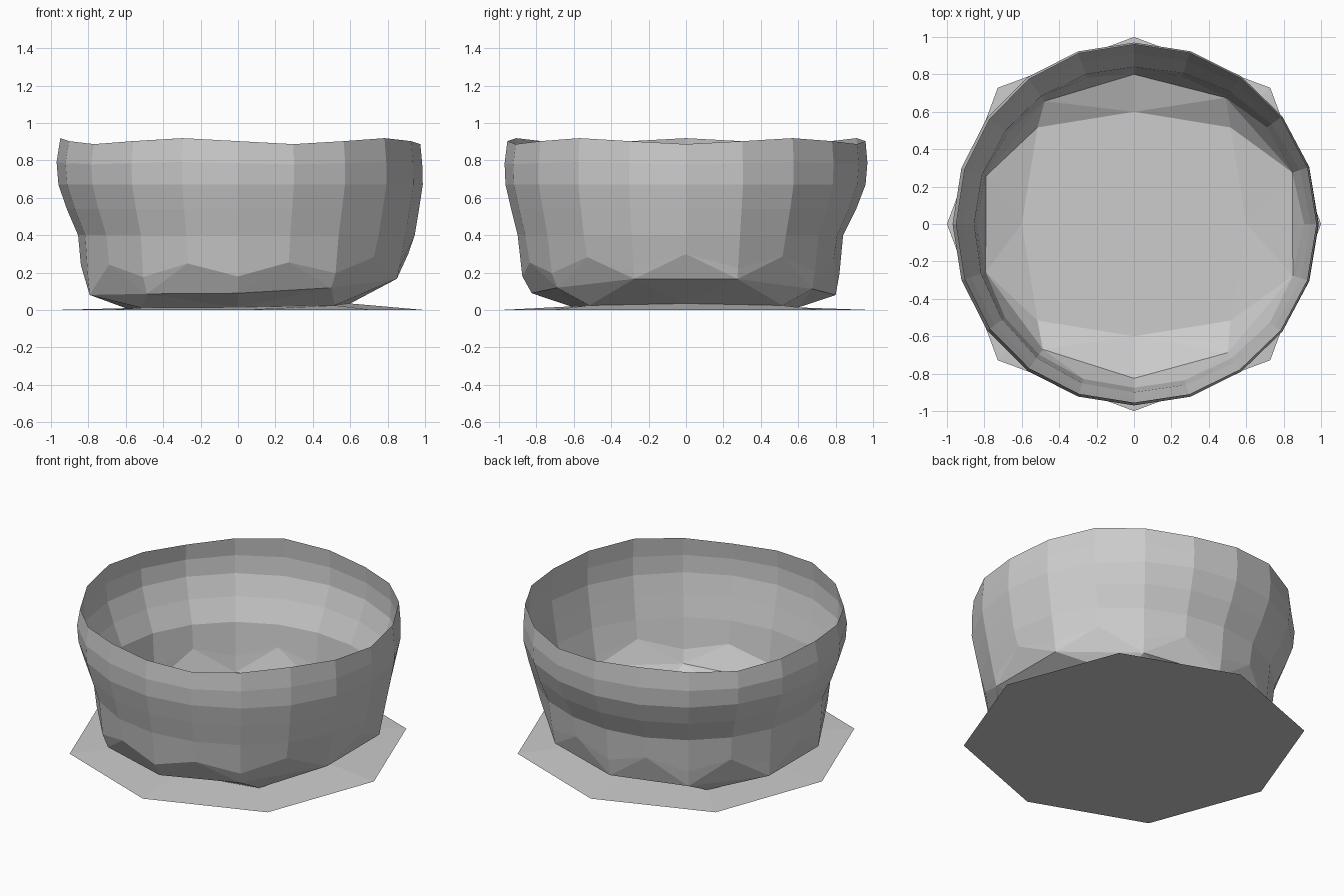
import bpy, bmesh
from math import cos, sin, pi

if "Cube" in bpy.data.objects:
    bpy.data.objects.remove(bpy.data.objects["Cube"])


def blend(a, v):
    """Blend values given for +x, +y, -x, -y around the circle."""
    c, s = cos(a), sin(a)
    return c * c * (v[0] if c > 0 else v[2]) + s * s * (v[1] if s > 0 else v[3])


def foot_ring(bm):
    """Eight-sided ring where bowl and base plate meet, raised at the right."""
    ring = []
    for i in range(8):
        a = 2 * pi * i / 8
        r, z = (.73 if i % 2 else .6), blend(a, (.035, .014, .01, .014))
        ring.append(bm.verts.new((r * cos(a), r * sin(a), z)))
    return ring


def finish(bm, name):
    me = bpy.data.meshes.new(name)
    bm.to_mesh(me)
    bm.free()
    ob = bpy.data.objects.new(name, me)
    bpy.context.collection.objects.link(ob)
    return ob


# Bowl: thin uneven wall; each ring is (radii, heights) at +x, +y, -x, -y
N = 20
rings = [
    ((.975, .96, .95, .955), (.903,) * 4),
    ((.985, .97, .97, .97), (.785,) * 4),
    ((.988, .96, .96, .965), (.67,) * 4),
    ((.968, .91, .915, .935), (.54,) * 4),
    ((.945, .84, .855, .90), (.40,) * 4),
    ((.91, .82, .84, .875), (.26, .22, .20, .21)),
]
bm = bmesh.new()
loops = []
for k, (rad, hgt) in enumerate(rings):
    loop = []
    for i in range(N):
        a = 2 * pi * i / N
        r, z = blend(a, rad), blend(a, hgt)
        if k < 2:
            z -= (.016, .006)[k] * cos(5 * a)      # wavy rim
        if k == 5:
            z += -.03 if i % 2 else .04            # faceted lower wall
        loop.append(bm.verts.new((r * cos(a), r * sin(a), z)))
    loops.append(loop)
for up, lo in zip(loops, loops[1:]):
    for i in range(N):
        j = (i + 1) % N
        bm.faces.new((lo[i], lo[j], up[j], up[i]))

# Coarser rounded underside of the bowl
low = []
for i in range(1, N, 2):
    a = 2 * pi * i / N
    r, z = blend(a, (.90, .80, .835, .825)), blend(a, (.175, .08, .08, .09))
    low.append(bm.verts.new((r * cos(a), r * sin(a), z)))
last = loops[-1]
for i in range(10):
    a, m, b = last[2 * i + 1], last[(2 * i + 2) % N], last[(2 * i + 3) % N]
    p, q = low[i], low[(i + 1) % 10]
    bm.faces.new((p, m, a))
    bm.faces.new((p, q, m))
    bm.faces.new((q, b, m))

# Underside drawn in to the eight-sided foot, closed by the floor
foot = foot_ring(bm)
edges = [bm.edges.get((low[i], low[(i + 1) % 10])) for i in range(10)]
edges += [bm.edges.new((foot[i], foot[(i + 1) % 8])) for i in range(8)]
bmesh.ops.bridge_loops(bm, edges=edges)
bm.faces.new(foot)
bmesh.ops.recalc_face_normals(bm, faces=bm.faces)
finish(bm, "bowl")

# Octagonal base plate: flat underside, gently sloping top
bm = bmesh.new()
outer = []
for i in range(8):
    a = 2 * pi * i / 8
    r = 1.03 if i % 2 else 1.0
    outer.append(bm.verts.new((r * cos(a), r * sin(a), 0)))
foot = foot_ring(bm)
bm.faces.new(outer[::-1])
for i in range(8):
    j = (i + 1) % 8
    bm.faces.new((outer[i], outer[j], foot[j], foot[i]))
finish(bm, "base_plate")
